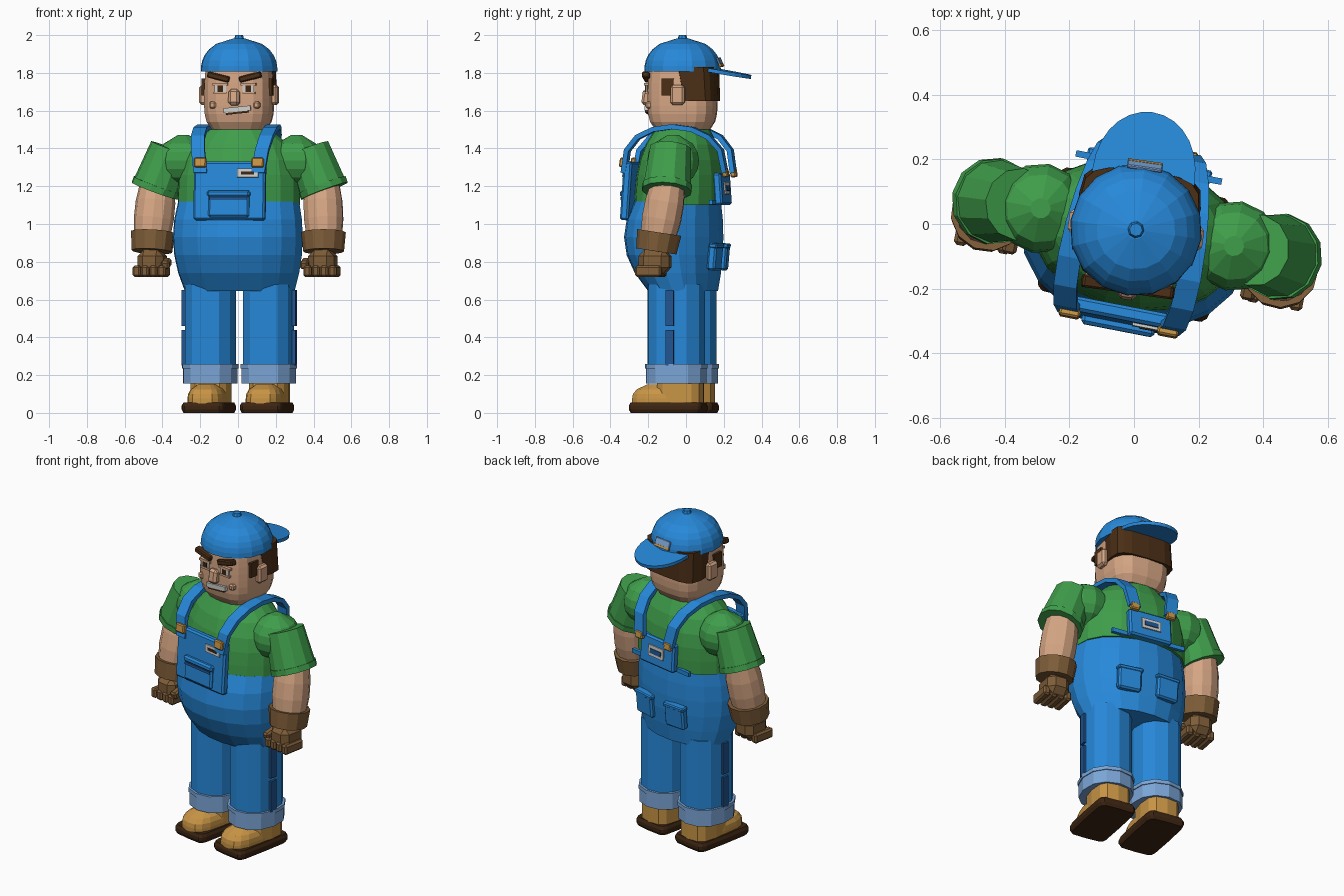
import bpy, bmesh
from math import sin, cos, pi, sqrt, radians, copysign
from mathutils import Matrix, Vector, Euler

cube = bpy.data.objects.get("Cube")
if cube:
    bpy.data.objects.remove(cube, do_unlink=True)


def material(name, *rgb):
    m = bpy.data.materials.new(name)
    m.use_nodes = True
    m.diffuse_color = (*rgb, 1)
    shader = m.node_tree.nodes["Principled BSDF"]
    shader.inputs["Base Color"].default_value = (*rgb, 1)
    shader.inputs["Roughness"].default_value = .8
    return m


BLUE = material("denim blue", .02, .25, .7)
NAVY = material("seam blue", .015, .09, .28)
PALE = material("pale denim", .2, .38, .68)
GREEN = material("shirt green", .05, .34, .07)
SKIN = material("skin", .67, .38, .23)
GLOVE = material("glove brown", .21, .11, .04)
TAN = material("boot tan", .58, .3, .06)
SOLE = material("sole brown", .045, .018, .006)
HAIR = material("hair brown", .07, .028, .008)
WHITE = material("off white", .62, .62, .6)

# The body is turned a little to its right, the head slightly less
BODY = Matrix.Translation((.012, 0, 0)) @ Matrix.Rotation(radians(-11), 4, "Z")
HEAD = Matrix.Translation((.006, -.018, 0)) @ Matrix.Rotation(radians(-8), 4, "Z")


def finish(name, bm, mat, matrix):
    bmesh.ops.recalc_face_normals(bm, faces=bm.faces[:])
    mesh = bpy.data.meshes.new(name)
    bm.to_mesh(mesh)
    bm.free()
    mesh.materials.append(mat)
    ob = bpy.data.objects.new(name, mesh)
    bpy.context.scene.collection.objects.link(ob)
    ob.matrix_world = matrix


def skin_rings(name, rings, mat, matrix):
    """Join closed rings of points into a capped solid."""
    bm = bmesh.new()
    rows = [[bm.verts.new(p) for p in ring] for ring in rings]
    count = len(rows[0])
    for low, high in zip(rows, rows[1:]):
        for i in range(count):
            j = (i + 1) % count
            bm.faces.new((low[i], low[j], high[j], high[i]))
    bm.faces.new(rows[0])
    bm.faces.new(rows[-1])
    finish(name, bm, mat, matrix)


def loft(name, bottom, top, shape, mat, steps=1, sides=16, power=2, frame=BODY, x=0):
    """Stack superellipses; shape(t) gives centre y, half width and half depth."""
    def bend(v):
        return copysign(abs(v) ** (2 / power), v)
    rings = []
    for step in range(steps + 1):
        t = step / steps
        y, wide, deep = shape(t)
        angles = [2 * pi * i / sides for i in range(sides)]
        rings.append([(x + wide * bend(cos(a)), y + deep * bend(sin(a)), bottom + (top - bottom) * t)
                      for a in angles])
    skin_rings(name, rings, mat, frame)


def tube(name, start, end, first, last, mat, bulge=0):
    """Limb tapering from first to last radius, with an optional bulge."""
    start, end = Vector(start), Vector(end)
    axis = end - start
    turn = Matrix.Translation(start) @ axis.to_track_quat("Z", "Y").to_matrix().to_4x4()

    def shape(t):
        radius = first + (last - first) * t + bulge * sin(pi * t)
        return 0, radius, radius
    loft(name, 0, axis.length, shape, mat, steps=3, sides=12, frame=BODY @ turn)


def box(name, loc, size, mat, tilt=0, roll=0, turn=0, bevel=0, frame=BODY):
    bm = bmesh.new()
    bmesh.ops.create_cube(bm, size=1)
    bmesh.ops.scale(bm, vec=size, verts=bm.verts[:])
    if bevel:
        bmesh.ops.bevel(bm, geom=bm.edges[:], offset=bevel, segments=1, affect="EDGES")
    spin = Euler([radians(a) for a in (tilt, roll, turn)]).to_matrix().to_4x4()
    finish(name, bm, mat, frame @ Matrix.Translation(loc) @ spin)


def strap(name, points, width, thick, mat):
    """Flat band following a path in depth and height."""
    rings = []
    for i, p in enumerate(points):
        along = points[min(i + 1, len(points) - 1)] - points[max(i - 1, 0)]
        out = Vector((0, -along.z, along.y)).normalized() * thick / 2
        side = Vector((width / 2, 0, 0))
        rings.append([p + side + out, p - side + out, p - side - out, p + side - out])
    skin_rings(name, rings, mat, BODY)


def belly(t):
    """Barrel that is fullest a little above the middle, bulging forwards."""
    slack = (t - .6) ** 2
    deep = .26 - .22 * slack
    return .1 - .64 * deep, .35 - .15 * slack, deep


# Torso: overalls below, shirt above
loft("overalls", .645, 1.12, belly, BLUE, steps=5, sides=18)
loft("shirt", 1.1, 1.5, lambda t: (-.035 + .015 * t, .33 - .16 * t ** 4, .235 - .09 * t ** 3),
     GREEN, steps=5, sides=18)

# Front bib with pocket and patch, leaning back slightly
LEAN = -4
box("bib", (0, -.288, 1.175), (.385, .045, .31), BLUE, LEAN, bevel=.01)
box("bib_pocket", (0, -.313, 1.1), (.22, .035, .13), BLUE, LEAN, bevel=.01)
box("bib_pocket_flap", (0, -.316, 1.16), (.23, .04, .035), BLUE, LEAN, bevel=.01)
box("bib_pocket_seam", (0, -.33, 1.135), (.2, .008, .015), NAVY, LEAN)
box("bib_patch", (.1, -.308, 1.27), (.115, .009, .045), WHITE, LEAN)
box("bib_patch_bar", (.1, -.313, 1.27), (.07, .007, .015), SOLE, LEAN)

# Back panel with patch and waist band
box("back_panel", (0, .195, 1.185), (.27, .045, .17), BLUE, -LEAN, bevel=.01)
box("back_band", (0, .178, 1.115), (.46, .02, .025), BLUE)
box("back_patch", (0, .22, 1.19), (.12, .009, .065), WHITE, -LEAN)
box("back_patch_bar", (0, .226, 1.19), (.085, .006, .028), NAVY, -LEAN)

for s, side in ((1, "left"), (-1, "right")):
    # Shoulder strap arching from bib to back panel, with its clips
    arch = [pi * i / 8 for i in range(9)]
    strap(side + "_strap", [Vector((s * (.135 + .02 * cos(a) + .05 * sin(a)), -.035 - .268 * cos(a),
                                    1.27 + .245 * abs(sin(a)) ** .75)) for a in arch], .072, .026, BLUE)
    box(side + "_front_clip", (s * .155, -.31, 1.325), (.065, .028, .05), TAN, tilt=-8, bevel=.006)
    box(side + "_back_clip", (s * .115, .235, 1.27), (.055, .03, .045), TAN, tilt=8, bevel=.006)

    # Back pocket
    box(side + "_back_pocket", (s * .12, .18, .825), (.14, .045, .14), BLUE, -5, turn=-s * 5, bevel=.01)
    box(side + "_pocket_trim", (s * .12, .188, .885), (.15, .045, .025), BLUE, -5, turn=-s * 5, bevel=.006)

    # Trouser leg, turned-up cuff and side seam
    leg = s * .157
    loft(side + "_leg", .2, .68, lambda t: (-.022, .138, .155), BLUE, sides=12, power=2.2, x=leg)
    loft(side + "_cuff", .155, .245, lambda t: (-.022, .147, .164), PALE, sides=12, power=2.2, x=leg)
    loft(side + "_cuff_lip", .235, .258, lambda t: (-.022, .152, .169), PALE, sides=12, power=2.2, x=leg)
    for name, z in (("_lower_seam", .345), ("_upper_seam", .555)):
        box(side + name, (leg + s * .137, -.03, z), (.025, .042, .19), NAVY)

    # Boot
    loft(side + "_sole", 0, .055, lambda t: (-.065, .11 + .01 * sin(pi * t), .19 + .01 * sin(pi * t)),
         SOLE, steps=3, power=8, x=leg)
    loft(side + "_boot_toe", .05, .15, lambda t: (-.07, .1 - .05 * t ** 4, .19 - .08 * t ** 4),
         TAN, steps=4, power=3, x=leg)
    loft(side + "_boot_ankle", .05, .2, lambda t: (0, .105, .125), TAN, sides=12, power=3, x=leg)

    # Rounded shoulder, sleeve and hem
    def ball(t):
        radius = .14 * sqrt(1 - .95 * (2 * t - 1) ** 2)
        return -.01, radius, radius
    loft(side + "_shoulder", 1.2, 1.47, ball, GREEN, steps=6, sides=12, x=s * .305)
    tube(side + "_sleeve", (s * .372, -.01, 1.4), (s * .45, -.015, 1.19), .112, .13, GREEN)
    tube(side + "_sleeve_hem", (s * .445, -.015, 1.207), (s * .457, -.015, 1.175), .134, .134, GREEN)

    # Forearm, glove cuff and fist
    tube(side + "_forearm", (s * .445, -.01, 1.21), (s * .465, -.06, .93), .092, .095, SKIN, bulge=.014)
    tube(side + "_glove_cuff", (s * .46, -.055, .955), (s * .463, -.07, .855), .118, .108, GLOVE)
    box(side + "_palm", (s * .46, -.078, .8), (.14, .165, .13), GLOVE, bevel=.035)
    for finger in range(4):
        box(side + "_finger", (s * (.393 + finger * .045), -.1, .75), (.042, .14, .06), GLOVE, bevel=.01)
    box(side + "_thumb", (s * .375, -.125, .79), (.045, .08, .045), GLOVE, tilt=15, bevel=.01)


def jaw(t):
    """Rounded square head drawn in towards the chin and under the cap."""
    half = .183 - .04 * (1 - t) ** 8 - .01 * t ** 4
    return 0, half, half


def dome(t):
    radius = .205 * sqrt(1 - .98 * t ** 2.3)
    return 0, radius, radius


# Head, neck and hair
loft("neck", 1.44, 1.55, lambda t: (0, .13, .12), SKIN, sides=12, frame=HEAD)
loft("head", 1.5, 1.83, jaw, SKIN, steps=8, power=3.2, frame=HEAD)
loft("hair", 1.65, 1.83, lambda t: (.09 - .02 * t, .19 - .005 * t, .1 + .015 * t), HAIR, power=3.5, frame=HEAD)

# Face
box("nose", (0, -.187, 1.67), (.06, .055, .085), SKIN, tilt=-8, bevel=.014, frame=HEAD)
box("mouth_teeth", (.015, -.18, 1.607), (.145, .025, .026), WHITE, roll=-6, frame=HEAD)
box("mouth_line", (.015, -.178, 1.589), (.12, .025, .01), HAIR, roll=-6, frame=HEAD)
for s, side in ((1, "left"), (-1, "right")):
    eye = s * .075
    box(side + "_brow", (s * .085, -.178, 1.778), (.12, .04, .032), HAIR, roll=-s * 14, bevel=.006, frame=HEAD)
    box(side + "_eye", (eye, -.18, 1.717), (.06, .009, .034), WHITE, frame=HEAD)
    box(side + "_pupil", (eye, -.184, 1.717), (.028, .009, .034), SOLE, frame=HEAD)
    box(side + "_eyelid", (eye, -.178, 1.74), (.08, .024, .014), SKIN, frame=HEAD)
    box(side + "_eye_bag", (eye, -.176, 1.693), (.07, .02, .012), SKIN, frame=HEAD)
    box(side + "_cheek", (s * .118, -.163, 1.63), (.035, .035, .035), SKIN, bevel=.008, frame=HEAD)
    box(side + "_ear", (s * .19, 0, 1.683), (.04, .075, .105), SKIN, bevel=.012, frame=HEAD)
    box(side + "_sideburn", (s * .178, -.055, 1.725), (.02, .065, .09), HAIR, frame=HEAD)

# Cap worn backwards
loft("cap_dome", 1.808, 1.983, dome, BLUE, steps=6, frame=HEAD)
loft("cap_button", 1.97, 2, lambda t: (0, .03 - .01 * t, .03 - .01 * t), BLUE, sides=8, frame=HEAD)
outline = [(.16 * cos(a), .06 + .21 * abs(sin(a)) ** .9) for a in (pi * i / 14 for i in range(15))]
slope = Matrix.Translation((0, .1, 1.825)) @ Matrix.Rotation(radians(-10), 4, "X")
skin_rings("cap_visor", [[(x, y, z) for x, y in outline] for z in (-.01, .01)], BLUE, HEAD @ slope)
box("cap_patch", (0, .198, 1.862), (.11, .012, .04), PALE, tilt=22, bevel=.003, frame=HEAD)
box("cap_patch_trim", (0, .208, 1.84), (.11, .012, .014), TAN, tilt=22, frame=HEAD)
